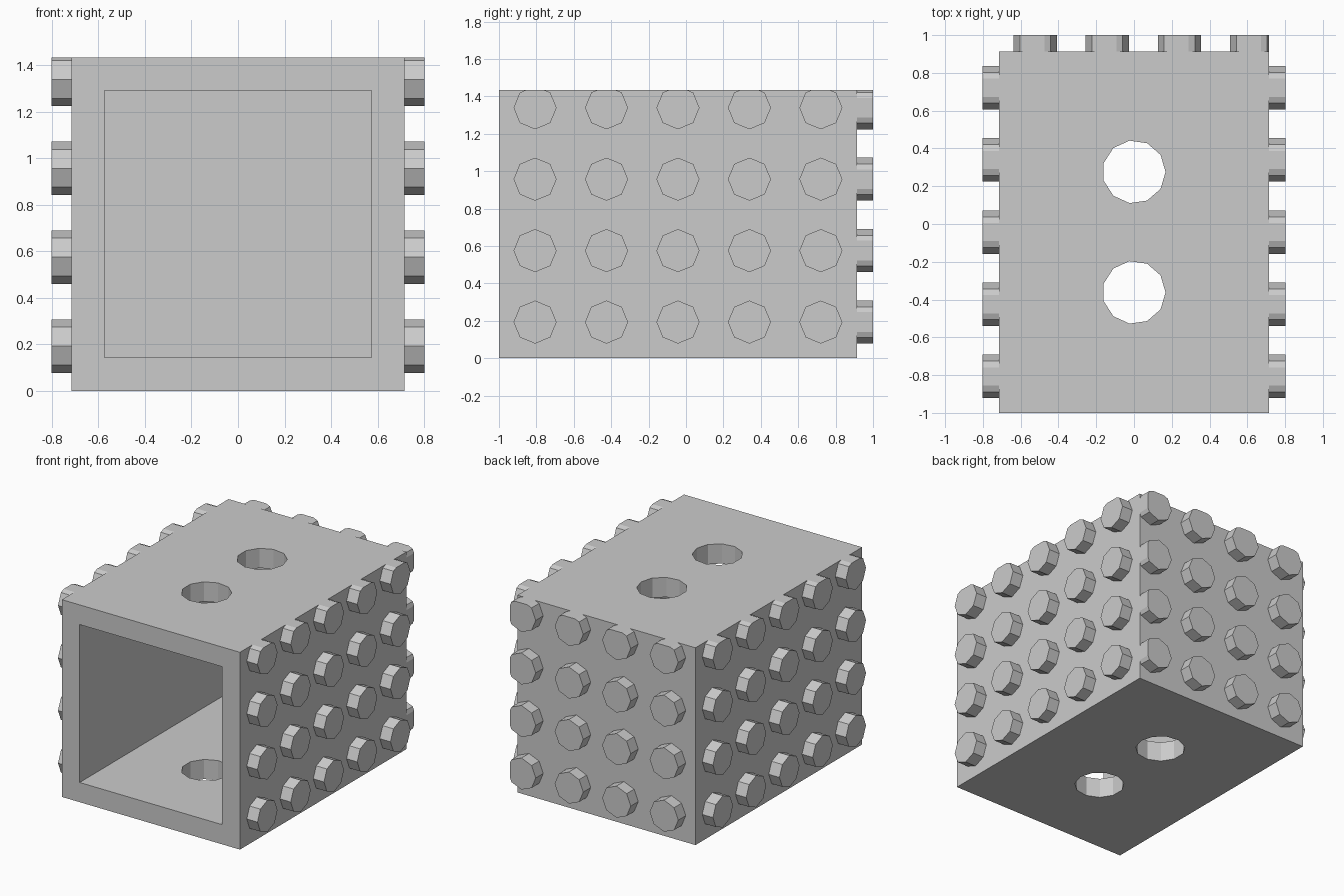
import bpy, bmesh
from math import cos, sin, tau
from mathutils import Matrix, Vector

old = bpy.data.objects.get("Cube")
if old:
    bpy.data.objects.remove(old, do_unlink=True)

# Overall sizes
HALF_W, FRONT, BACK, TOP = 0.716, -1.0, 0.914, 1.434
WALL = 0.143
STUD_R, STUD_H, STEP, INSET = 0.115, 0.086, 0.382, 0.193
HOLE_R = 0.167

grey = bpy.data.materials.new("plain_grey")
grey.use_nodes = True
grey.diffuse_color = (0.6, 0.6, 0.6, 1)
grey.node_tree.nodes["Principled BSDF"].inputs["Base Color"].default_value = (0.6, 0.6, 0.6, 1)


def make_object(name, bm):
    bmesh.ops.recalc_face_normals(bm, faces=bm.faces)
    mesh = bpy.data.meshes.new(name)
    bm.to_mesh(mesh)
    bm.free()
    mesh.materials.append(grey)
    obj = bpy.data.objects.new(name, mesh)
    bpy.context.collection.objects.link(obj)
    return obj


def box(name, low, high):
    low, high = Vector(low), Vector(high)
    bm = bmesh.new()
    place = Matrix.Translation((low + high) / 2) @ Matrix.Diagonal((*(high - low), 1))
    bmesh.ops.create_cube(bm, size=1, matrix=place)
    return make_object(name, bm)


def prism(bm, sides, radius, centre, axis, u, v, length):
    """Add a straight prism whose first corner points along u."""
    centre, axis, u, v = map(Vector, (centre, axis, u, v))
    rim = [centre + radius * (cos(tau * i / sides) * u + sin(tau * i / sides) * v)
           for i in range(sides)]
    a = [bm.verts.new(p) for p in rim]
    b = [bm.verts.new(p + axis * length) for p in rim]
    bm.faces.new(a[::-1])
    bm.faces.new(b)
    for i in range(sides):
        j = (i + 1) % sides
        bm.faces.new((a[i], a[j], b[j], b[i]))


def carve(target, cutter):
    cutter.hide_render = True
    mod = target.modifiers.new("carve", 'BOOLEAN')
    mod.operation, mod.solver, mod.object = 'DIFFERENCE', 'EXACT', cutter
    bpy.context.view_layer.objects.active = target
    bpy.ops.object.modifier_apply(modifier=mod.name)
    bpy.data.objects.remove(cutter, do_unlink=True)


def clip(bm, point, normal):
    """Trim everything beyond a plane and cap the cut ends."""
    geom = bm.verts[:] + bm.edges[:] + bm.faces[:]
    bmesh.ops.bisect_plane(bm, geom=geom, plane_co=point, plane_no=normal, clear_outer=True)
    bmesh.ops.holes_fill(bm, edges=[e for e in bm.edges if e.is_boundary], sides=0)


# Hollow block, open at the front
block = box("hollow_block", (-HALF_W, FRONT, 0), (HALF_W, BACK, TOP))
carve(block, box("cavity_cutter", (WALL - HALF_W, FRONT - 0.1, WALL),
                 (HALF_W - WALL, BACK - WALL, TOP - WALL)))

# Two round holes through roof and floor
bm = bmesh.new()
for k in (1, 2):
    y = FRONT + k * (BACK - FRONT) / 3
    prism(bm, 11, HOLE_R, (0, y, -0.1), (0, 0, 1), (1, 0, 0), (0, 1, 0), TOP + 0.2)
carve(block, make_object("hole_cutter", bm))

# Stud grids on both sides, top row trimmed level with the roof
SINK = 0.01
rows = [INSET + STEP * r for r in range(4)]
for name, side in (("left_studs", 1), ("right_studs", -1)):
    bm = bmesh.new()
    for z in rows:
        for c in range(5):
            prism(bm, 8, STUD_R, (side * (HALF_W - SINK), FRONT + INSET + STEP * c, z),
                  (side, 0, 0), (0, 1, 0), (0, 0, 1), STUD_H + SINK)
    clip(bm, (0, 0, TOP), (0, 0, 1))
    make_object(name, bm)

# Stud grid on the back, trimmed at the roof and the left edge
bm = bmesh.new()
for z in rows:
    for c in range(4):
        prism(bm, 8, STUD_R, (INSET - HALF_W + STEP * c, BACK - SINK, z),
              (0, 1, 0), (1, 0, 0), (0, 0, 1), STUD_H + SINK)
clip(bm, (0, 0, TOP), (0, 0, 1))
clip(bm, (HALF_W, 0, 0), (1, 0, 0))
make_object("back_studs", bm)
